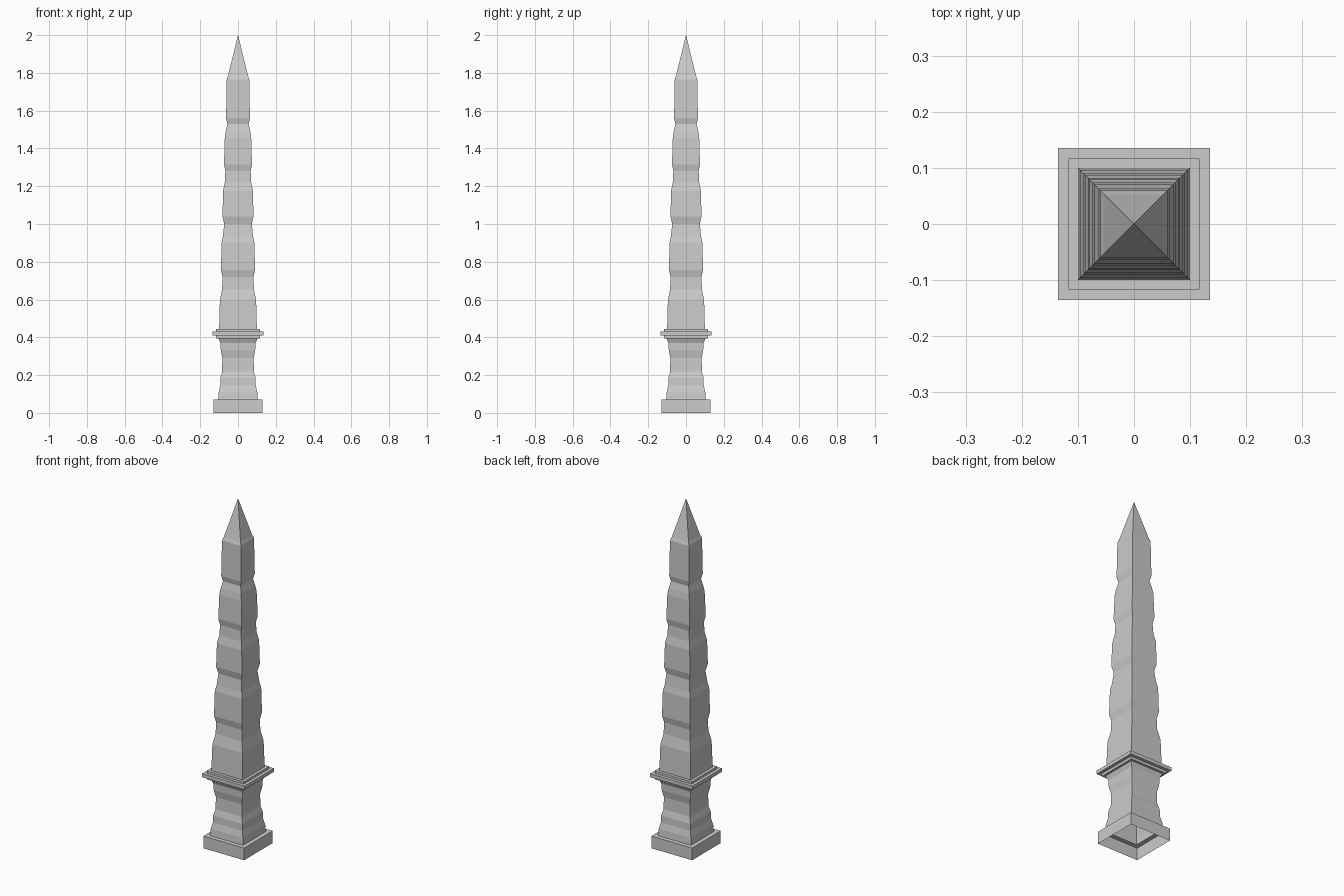
import bpy, bmesh


def square_loft(name, profile):
    """Open square shell through (half width, height) rings; zero width closes to a point."""
    bm = bmesh.new()
    rings = []
    for h, z in profile:
        if h == 0:
            rings.append([bm.verts.new((0, 0, z))] * 4)
        else:
            rings.append([bm.verts.new((sx * h, sy * h, z))
                          for sx, sy in ((-1, -1), (1, -1), (1, 1), (-1, 1))])
    for lo, hi in zip(rings, rings[1:]):
        for i in range(4):
            j = (i + 1) % 4
            corners = [lo[i], lo[j], hi[j], hi[i]]
            bm.faces.new(list(dict.fromkeys(corners)))
    mesh = bpy.data.meshes.new(name)
    bm.to_mesh(mesh)
    bm.free()
    obj = bpy.data.objects.new(name, mesh)
    bpy.context.collection.objects.link(obj)
    return obj


# Plinth, open underneath, with a ledge on top
square_loft("plinth", [(0.13, 0), (0.13, 0.07), (0.105, 0.07)])

# Waisted pedestal
square_loft("pedestal", [(0.105, 0.07), (0.102, 0.11), (0.094, 0.145), (0.093, 0.185),
                         (0.084, 0.22), (0.083, 0.29), (0.091, 0.33), (0.093, 0.37),
                         (0.104, 0.395)])

# Stepped cornice
square_loft("cornice", [(0.104, 0.395), (0.117, 0.395), (0.117, 0.41), (0.135, 0.41),
                        (0.135, 0.43), (0.117, 0.43), (0.117, 0.443), (0.10, 0.443)])

# Tapering shaft: alternating wide blocks and shallow recesses
square_loft("shaft", [(0.10, 0.443), (0.096, 0.595),
                      (0.084, 0.655), (0.082, 0.72), (0.09, 0.757), (0.087, 0.90),
                      (0.08, 0.935), (0.073, 1.0), (0.082, 1.04), (0.079, 1.175),
                      (0.07, 1.22), (0.067, 1.28), (0.074, 1.315), (0.07, 1.455),
                      (0.065, 1.49), (0.056, 1.53), (0.063, 1.56), (0.06, 1.765),
                      (0.053, 1.785)])

# Pyramid tip
square_loft("tip", [(0.053, 1.785), (0, 2.0)])
